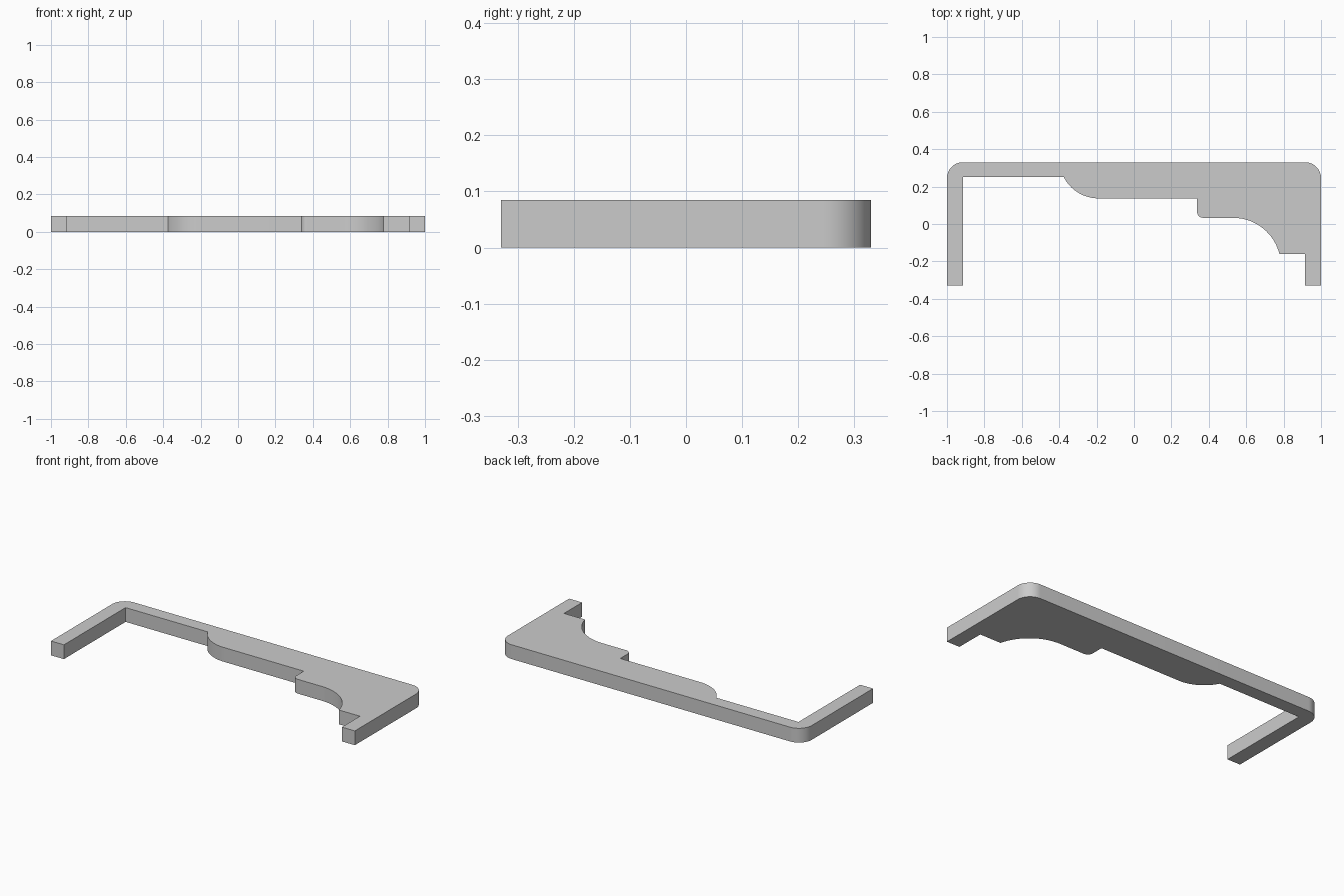
import bpy
import bmesh
from math import cos, sin, radians

cube = bpy.data.objects.get("Cube")
if cube:
    bpy.data.objects.remove(cube, do_unlink=True)

HEIGHT = 0.085
HALF_X, HALF_Y = 1.0, 0.33
WALL = 0.085


def arc(cx, cy, r, start, end, steps=16):
    """Points along a circular arc, angles in degrees."""
    angles = [radians(start + (end - start) * i / steps) for i in range(steps + 1)]
    return [(cx + r * cos(a), cy + r * sin(a)) for a in angles]


# Outline: left-hand rail, stepped inner edge, right-hand rail, rounded back
inner_x, inner_y = HALF_X - WALL, HALF_Y - WALL + 0.005
outline = [(-HALF_X, -HALF_Y), (-inner_x, -HALF_Y), (-inner_x, inner_y)]
outline += arc(-0.19, 0.345, 0.208, 207, 270)
outline += [(0.337, 0.137)]
outline += arc(0.37, 0.066, 0.033, 180, 270, 8)
outline += arc(0.53, -0.222, 0.255, 90, 14)
outline += [(inner_x, -0.16), (inner_x, -HALF_Y), (HALF_X, -HALF_Y)]
outline += arc(HALF_X - WALL, HALF_Y - WALL, WALL, 0, 90)
outline += arc(-HALF_X + WALL, HALF_Y - WALL, WALL, 90, 180)

# Extrude the outline into a flat plate
bm = bmesh.new()
base = bm.faces.new([bm.verts.new((x, y, 0)) for x, y in outline])
top = bmesh.ops.extrude_face_region(bm, geom=[base])["geom"]
bmesh.ops.translate(bm, vec=(0, 0, HEIGHT),
                    verts=[v for v in top if isinstance(v, bmesh.types.BMVert)])
if not any(f.normal.z < -0.9 and f.calc_center_median().z < 0.01 for f in bm.faces):
    bm.faces.ensure_lookup_table()
bmesh.ops.recalc_face_normals(bm, faces=bm.faces)
bmesh.ops.triangulate(bm, faces=[f for f in bm.faces if len(f.verts) > 4])

mesh = bpy.data.meshes.new("bracket_plate")
bm.to_mesh(mesh)
bm.free()
plate = bpy.data.objects.new("bracket_plate", mesh)
bpy.context.collection.objects.link(plate)

# Plain grey finish
grey = bpy.data.materials.new("plain_grey")
grey.use_nodes = True
colour = (0.6, 0.6, 0.6, 1)
grey.diffuse_color = colour
grey.node_tree.nodes["Principled BSDF"].inputs["Base Color"].default_value = colour
mesh.materials.append(grey)

# Smooth the curved edges, keep the corners crisp
bpy.ops.object.select_all(action="DESELECT")
plate.select_set(True)
bpy.context.view_layer.objects.active = plate
bpy.ops.object.shade_smooth_by_angle(angle=radians(30))
